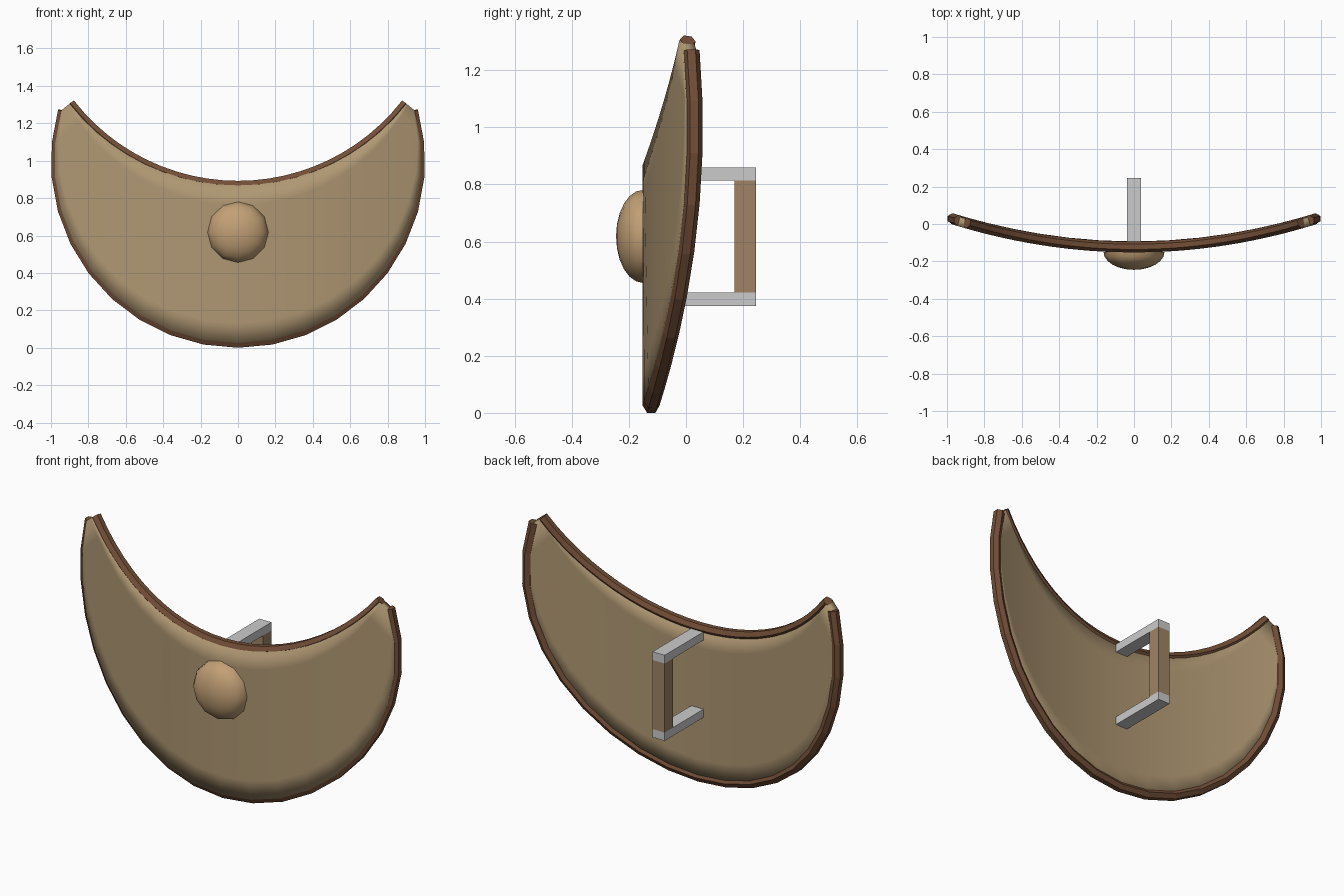
import bpy, bmesh, math
from mathutils import Vector

if "Cube" in bpy.data.objects:
    bpy.data.objects.remove(bpy.data.objects["Cube"])


def material(name, rgb):
    m = bpy.data.materials.new(name)
    m.diffuse_color = (*rgb, 1)
    m.use_nodes = True
    m.node_tree.nodes["Principled BSDF"].inputs["Base Color"].default_value = m.diffuse_color
    return m


HIDE = material("hide", (0.43, 0.31, 0.17))
RIM = material("dark_wood", (0.17, 0.077, 0.038))
BOSS = material("boss_tan", (0.54, 0.35, 0.18))
GRIP = material("grip_wood", (0.35, 0.23, 0.13))


def make(name, bm, mat=None):
    bmesh.ops.recalc_face_normals(bm, faces=bm.faces)
    me = bpy.data.meshes.new(name)
    bm.to_mesh(me)
    bm.free()
    ob = bpy.data.objects.new(name, me)
    bpy.context.collection.objects.link(ob)
    if mat:
        me.materials.append(mat)
    return ob


def bowed(x, z):
    # the shield is bent about the vertical axis
    return Vector((x, -0.122 + 0.16 * x * x, z))


def arc(cz, r, half_deg, n):
    # arc that sags below its centre, from left horn to right horn
    pts = []
    for i in range(n + 1):
        a = math.radians(half_deg) * (2 * i / n - 1)
        pts.append(bowed(r * math.sin(a), cz - r * math.cos(a)))
    return pts


def tube(name, path, r, mat, sides=6):
    bm = bmesh.new()
    rings = []
    for i, p in enumerate(path):
        t = (path[min(i + 1, len(path) - 1)] - path[max(i - 1, 0)]).normalized()
        side = t.cross(Vector((0, 1, 0))).normalized()
        up = side.cross(t)
        ring = []
        for k in range(sides):
            a = 2 * math.pi * k / sides
            ring.append(bm.verts.new(p + r * (math.cos(a) * up + math.sin(a) * side)))
        rings.append(ring)
    for a, b in zip(rings, rings[1:]):
        for k in range(sides):
            j = (k + 1) % sides
            bm.faces.new((a[k], a[j], b[j], b[k]))
    bm.faces.new(rings[0])
    bm.faces.new(rings[-1])
    return make(name, bm, mat)


def box(name, lo, hi, mat=None):
    bm = bmesh.new()
    bmesh.ops.create_cube(bm, size=1)
    for v in bm.verts:
        v.co = Vector([(l + h) / 2 + c * (h - l) for l, h, c in zip(lo, hi, v.co)])
    return make(name, bm, mat)


# crescent rims
OUTER = (1.0, 0.975, 106)
INNER = (2.003, 1.135, 52)
tube("outer_rim", arc(*OUTER, 20), 0.029, RIM)
tube("inner_rim", arc(*INNER, 24), 0.028, RIM)

# curved board filling the crescent
bm = bmesh.new()
rows = 8
grid = []
for lo, hi in zip(arc(*OUTER, 20), arc(*INNER, 20)):
    col = []
    for j in range(rows + 1):
        p = lo.lerp(hi, j / rows)
        col.append(bm.verts.new(bowed(p.x, p.z) + Vector((0, -0.005, 0))))
    grid.append(col)
for a, b in zip(grid, grid[1:]):
    for j in range(rows):
        bm.faces.new((a[j], b[j], b[j + 1], a[j + 1]))
board = make("shield_board", bm, HIDE)
sol = board.modifiers.new("thickness", "SOLIDIFY")
sol.thickness = 0.05
sol.offset = 0

# domed boss on the front
bm = bmesh.new()
bmesh.ops.create_uvsphere(bm, u_segments=12, v_segments=12, radius=1)
bmesh.ops.bisect_plane(bm, geom=bm.verts[:] + bm.edges[:] + bm.faces[:], dist=1e-4,
                       plane_co=(0, 0, 0), plane_no=(0, 0, -1), clear_outer=True)
bmesh.ops.holes_fill(bm, edges=[e for e in bm.edges if e.is_boundary])
for v in bm.verts:
    x, y, z = v.co
    v.co = (0.163 * x, -0.15 - 0.095 * z, 0.618 + 0.163 * y)
boss = make("boss", bm, BOSS)

# handle on the back
for name, z in (("lower_handle_arm", 0.375), ("upper_handle_arm", 0.813)):
    box(name, (-0.038, -0.125, z), (0.038, 0.245, z + 0.047))
box("handle_grip", (-0.038, 0.17, 0.422), (0.038, 0.245, 0.813), GRIP)

# smooth shading for the curved parts
for ob in (board, boss):
    bpy.ops.object.select_all(action="DESELECT")
    ob.select_set(True)
    bpy.context.view_layer.objects.active = ob
    bpy.ops.object.shade_smooth_by_angle(angle=math.radians(40))
